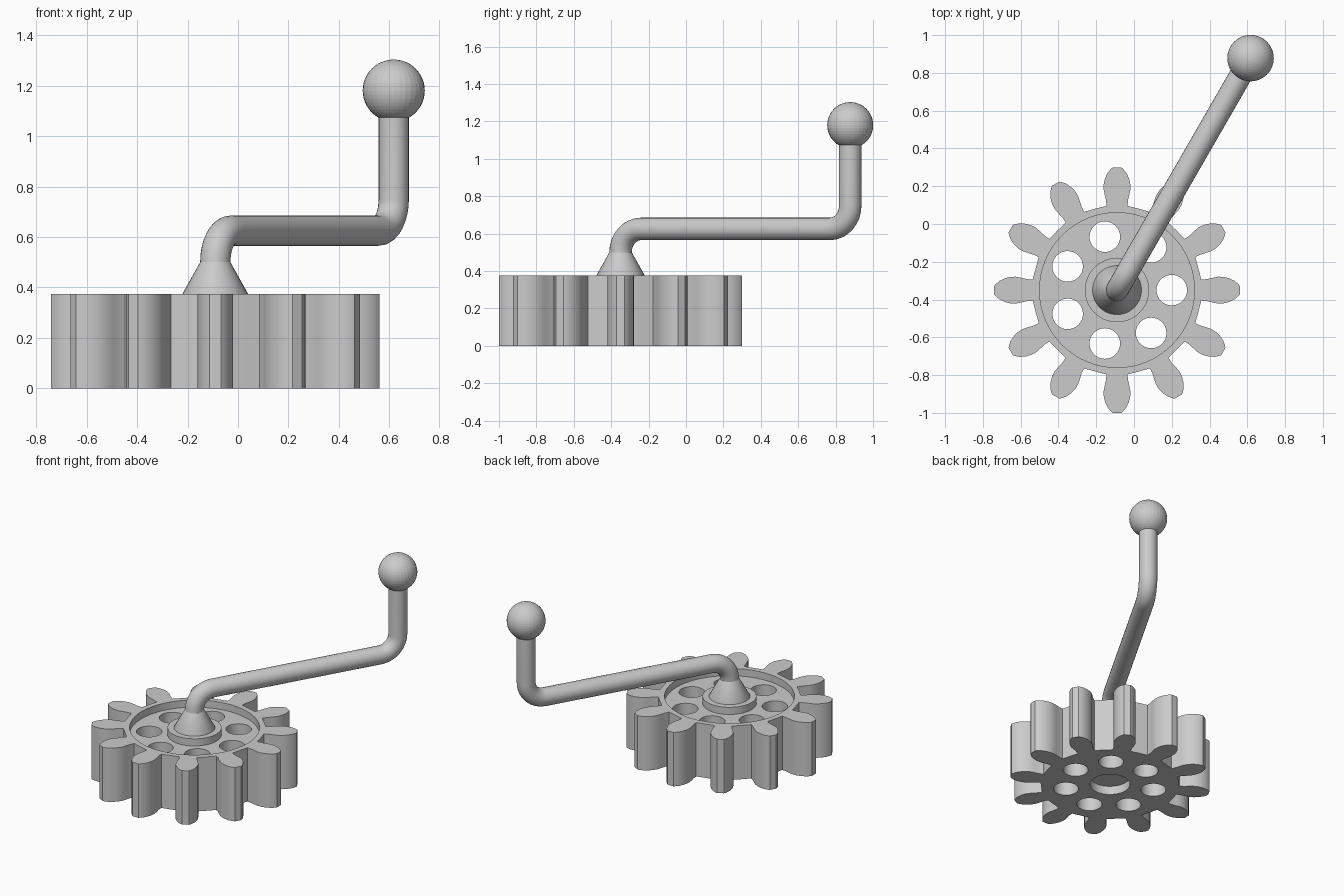
import bpy, bmesh, math
from mathutils import Vector

if "Cube" in bpy.data.objects:
    bpy.data.objects.remove(bpy.data.objects["Cube"])

CX, CY = -0.09, -0.35          # gear axis
TOP = 0.375                    # gear thickness
TEETH, HOLES = 12, 7


def finish(bm, name, angle=30):
    bmesh.ops.recalc_face_normals(bm, faces=bm.faces)
    me = bpy.data.meshes.new(name)
    bm.to_mesh(me)
    bm.free()
    ob = bpy.data.objects.new(name, me)
    bpy.context.collection.objects.link(ob)
    bpy.ops.object.select_all(action='DESELECT')
    ob.select_set(True)
    bpy.context.view_layer.objects.active = ob
    if angle:
        bpy.ops.object.shade_smooth_by_angle(angle=math.radians(angle))
    return ob


def prism(bm, pts, z0, z1):
    face = bm.faces.new([bm.verts.new((x, y, z0)) for x, y in pts])
    ext = bmesh.ops.extrude_face_region(bm, geom=[face], use_keep_orig=True)
    bmesh.ops.translate(bm, vec=(0, 0, z1 - z0),
                        verts=[g for g in ext['geom'] if isinstance(g, bmesh.types.BMVert)])


def circle(x, y, r, n=32):
    return [(x + r * math.cos(2 * math.pi * i / n), y + r * math.sin(2 * math.pi * i / n))
            for i in range(n)]


def loft(bm, rings, closed=False):
    loops = [[bm.verts.new(p) for p in ring] for ring in rings]
    pairs = list(zip(loops, loops[1:]))
    if closed:
        pairs.append((loops[-1], loops[0]))
    for a, b in pairs:
        for i in range(len(a)):
            j = (i + 1) % len(a)
            bm.faces.new((a[i], a[j], b[j], b[i]))
    if not closed:
        bm.faces.new(loops[0])
        bm.faces.new(loops[-1])


def revolve_ring(r, z, n):
    return [(x, y, z) for x, y in circle(CX, CY, r, n)]


# Gear blank: one tooth flank (radius, half width), mirrored and repeated
flank = [(0.446, 0.056), (0.475, 0.058), (0.505, 0.065), (0.535, 0.071),
         (0.565, 0.070), (0.595, 0.062), (0.622, 0.049), (0.642, 0.032)]
tooth = [(r, -w) for r, w in flank] + [(0.65, -0.022), (0.65, 0.022)] + [(r, w) for r, w in reversed(flank)]
outline = []
for k in range(TEETH):
    a = 2 * math.pi * k / TEETH
    c, s = math.cos(a), math.sin(a)
    outline += [(CX + x * c - y * s, CY + x * s + y * c) for x, y in tooth]
    m = a + math.pi / TEETH
    outline.append((CX + 0.446 * math.cos(m), CY + 0.446 * math.sin(m)))
bm = bmesh.new()
prism(bm, outline, 0, TOP)
gear = finish(bm, "gear_wheel", 0)

# Cutter for the ring-shaped recess on top
bm = bmesh.new()
loft(bm, [revolve_ring(r, z, 64) for r, z in
          ((0.17, TOP - 0.05), (0.41, TOP - 0.05), (0.41, 0.6), (0.17, 0.6))], closed=True)
recess = finish(bm, "recess_cutter", 0)

# Cutter for the seven through holes and the shaft bore underneath
bm = bmesh.new()
for k in range(HOLES):
    a = 2 * math.pi * k / HOLES
    prism(bm, circle(CX + 0.29 * math.cos(a), CY + 0.29 * math.sin(a), 0.081), -0.1, 0.6)
prism(bm, circle(CX, CY, 0.13), -0.1, 0.06)
holes = finish(bm, "hole_cutter", 0)

bpy.context.view_layer.objects.active = gear
for cutter in (recess, holes):
    mod = gear.modifiers.new(cutter.name, 'BOOLEAN')
    mod.operation, mod.solver, mod.object = 'DIFFERENCE', 'EXACT', cutter
    bpy.ops.object.modifier_apply(modifier=mod.name)
    bpy.data.objects.remove(cutter)
bpy.ops.object.select_all(action='DESELECT')
gear.select_set(True)
bpy.ops.object.shade_smooth_by_angle(angle=math.radians(20))

# Cone joining the shaft to the hub
bm = bmesh.new()
loft(bm, [revolve_ring(0.13, TOP - 0.01, 32), revolve_ring(0.13, TOP, 32), revolve_ring(0.06, 0.5, 32)])
finish(bm, "shaft_cone")

# Crank arm: a round bar swept along a path with two quarter bends
knob = Vector((0.617, 0.878, 1.18))
base = Vector((CX, CY, 0.5))
along = Vector((knob.x - CX, knob.y - CY, 0))
length = along.length
along.normalize()
side = Vector((-along.y, along.x, 0))
up = Vector((0, 0, 1))
B, N = 0.125, 8
path = []                      # distance along arm, height, heading
for i in range(N + 1):
    t = math.pi / 2 * i / N
    path.append((B - B * math.cos(t), B * math.sin(t), math.pi / 2 - t))
for i in range(N + 1):
    t = math.pi / 2 * i / N
    path.append((length - B + B * math.sin(t), 2 * B - B * math.cos(t), t))
path.append((length, knob.z - base.z - 0.03, math.pi / 2))
rings = []
for d, h, t in path:
    centre = base + along * d + up * h
    normal = up * math.cos(t) - along * math.sin(t)
    rings.append([centre + side * x + normal * y for x, y in circle(0, 0, 0.06, 24)])
bm = bmesh.new()
loft(bm, rings)
finish(bm, "crank_arm")

# Ball handle
bm = bmesh.new()
bmesh.ops.create_uvsphere(bm, u_segments=32, v_segments=24, radius=0.123)
bmesh.ops.translate(bm, verts=bm.verts, vec=knob)
finish(bm, "ball_handle", 0)
